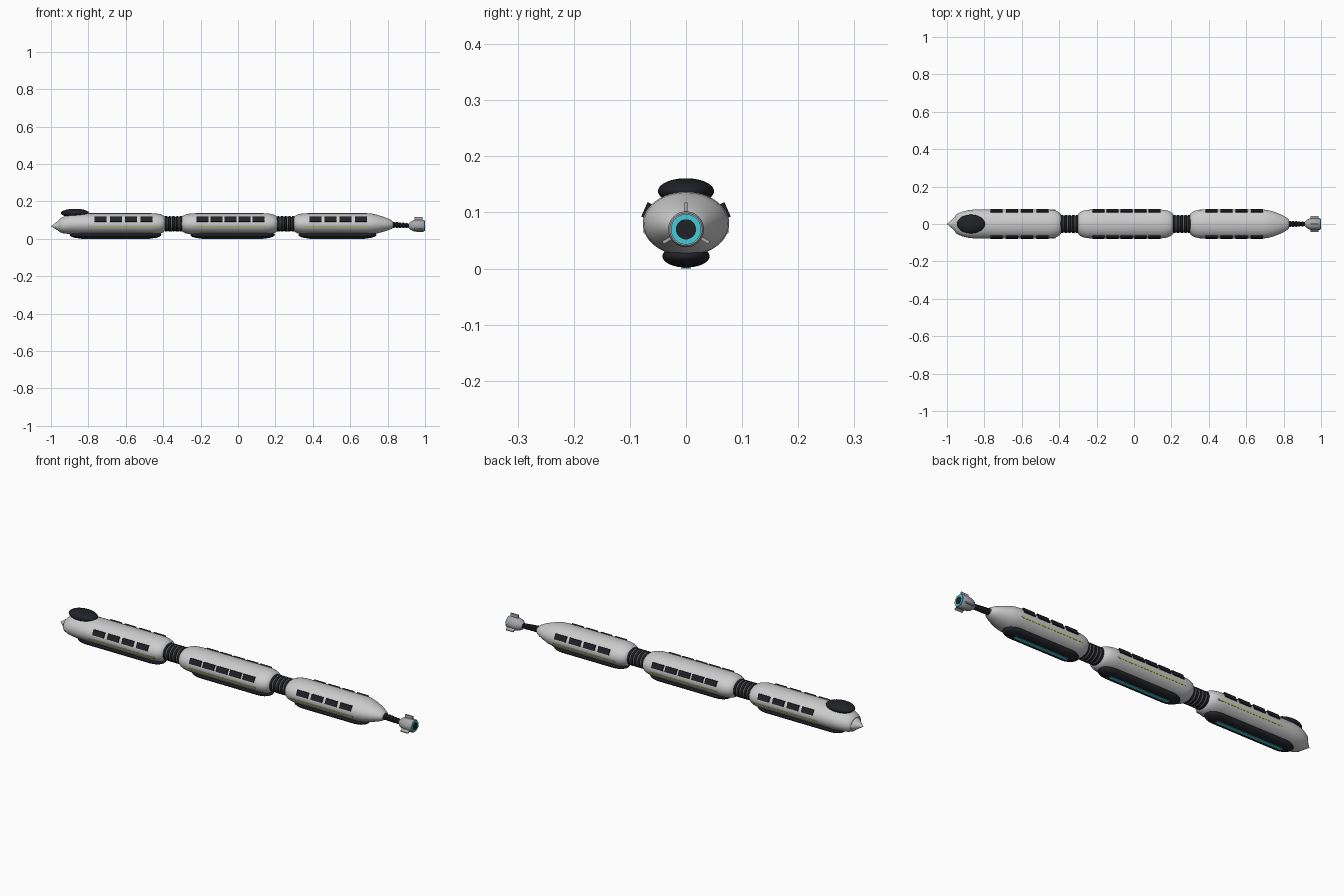
import bpy, bmesh, math

if "Cube" in bpy.data.objects:
    bpy.data.objects.remove(bpy.data.objects["Cube"])

def material(name, r, g, b):
    m = bpy.data.materials.new(name)
    m.diffuse_color = (r, g, b, 1)
    m.use_nodes = True
    m.node_tree.nodes["Principled BSDF"].inputs["Base Color"].default_value = m.diffuse_color
    return m

SHELL = material("shell_white", 0.8, 0.8, 0.82)
DARK = material("dark", 0.015, 0.016, 0.02)
METAL = material("metal", 0.38, 0.39, 0.41)
TEAL = material("teal", 0.06, 0.6, 0.72)
LIME = material("lime", 0.5, 0.62, 0.12)
RY, RZ, ZC = 0.077, 0.057, 0.08      # hull half width, half height, axis height

def finish(name, bm, mat, smooth=True):
    bmesh.ops.recalc_face_normals(bm, faces=bm.faces)
    me = bpy.data.meshes.new(name)
    bm.to_mesh(me)
    bm.free()
    me.materials.append(mat)
    ob = bpy.data.objects.new(name, me)
    bpy.context.collection.objects.link(ob)
    if smooth:
        bpy.ops.object.select_all(action='DESELECT')
        ob.select_set(True)
        bpy.context.view_layer.objects.active = ob
        bpy.ops.object.shade_smooth_by_angle(angle=math.radians(40))
    return ob

def loft(name, profile, mat, ry=1.0, rz=1.0, n=48):
    """Elliptical rings along x; profile = (x, radius, centre z)."""
    bm = bmesh.new()
    rings = []
    for x, r, z in profile:
        rings.append([bm.verts.new((x, r * ry * math.cos(2 * math.pi * i / n),
                                    z + r * rz * math.sin(2 * math.pi * i / n))) for i in range(n)])
    for a, b in zip(rings, rings[1:]):
        for i in range(n):
            j = (i + 1) % n
            bm.faces.new((a[i], a[j], b[j], b[i]))
    bm.faces.new(rings[0])
    bm.faces.new(rings[-1])
    return finish(name, bm, mat)

def box(name, centre, size, mat, tilt=0.0):
    bm = bmesh.new()
    bmesh.ops.create_cube(bm, size=1)
    for v in bm.verts:
        v.co = [c * s for c, s in zip(v.co, size)]
    ob = finish(name, bm, mat, False)
    ob.location = centre
    ob.rotation_euler.x = tilt
    return ob

# rounded car end, as (inset, radius)
END = [(0, 0.6), (0.006, 0.73), (0.016, 0.84), (0.03, 0.92), (0.05, 0.98), (0.075, 1)]

def left_end(x):
    return [(x + d, r, ZC) for d, r in END]

def right_end(x):
    return [(x - d, r, ZC) for d, r in reversed(END)]

NOSE = [(-0.957, 0.55, 0.071), (-0.95, 0.66, 0.072), (-0.935, 0.77, 0.074),
        (-0.915, 0.87, 0.077), (-0.89, 0.95, 0.079), (-0.855, 1, ZC)]
TAIL = [(0.69, 1, ZC), (0.715, 0.97, ZC), (0.745, 0.87, 0.079), (0.78, 0.69, 0.078),
        (0.805, 0.53, 0.077), (0.822, 0.39, 0.076), (0.83, 0.27, 0.075)]

# hulls
loft("front_car", NOSE + right_end(-0.388), SHELL, RY, RZ)
loft("middle_car", left_end(-0.302) + right_end(0.212), SHELL, RY, RZ)
loft("rear_car", left_end(0.297) + TAIL, SHELL, RY, RZ)
loft("nose_cone", [(-1, 0.002, 0.068), (-0.945, 1, 0.071)], SHELL, 0.048, 0.038)

# canopy
bm = bmesh.new()
bmesh.ops.create_uvsphere(bm, u_segments=40, v_segments=20, radius=1)
for v in bm.verts:
    v.co = (-0.872 + 0.075 * v.co.x, 0.05 * v.co.y, 0.138 + 0.023 * v.co.z)
finish("canopy", bm, DARK)

# per car: skirt range, first window left edge, pitch, count, stripe range
cars = [("front", -0.9, -0.41, -0.767, 0.082, 4, -0.79, -0.42),
        ("middle", -0.255, 0.197, -0.222, 0.075, 5, -0.23, 0.15),
        ("rear", 0.323, 0.74, 0.382, 0.081, 4, 0.35, 0.70)]
for name, x0, x1, w0, pitch, count, s0, s1 in cars:
    # belly skirt: flattened capsule
    L = 0.065
    arc = [math.radians(a) for a in (4, 15, 30, 45, 60, 75, 90)]
    prof = [(x0 + L * (1 - math.cos(a)), math.sin(a), 0.022) for a in arc]
    prof += [(x1 - L * (1 - math.cos(a)), math.sin(a), 0.022) for a in reversed(arc)]
    loft(name + "_skirt", prof, DARK, 0.042, 0.02)
    box(name + "_belly_light", ((x0 + x1) / 2, 0, 0.003), (x1 - x0 - 0.12, 0.018, 0.006), TEAL)
    for side, label in ((-1, "left"), (1, "right")):
        for i in range(count):
            box(f"{name}_window_{label}_{i + 1}", (w0 + 0.032 + i * pitch, side * 0.0705, 0.104),
                (0.064, 0.008, 0.028), DARK, side * math.radians(24))
        box(f"{name}_stripe_{label}", ((s0 + s1) / 2, side * 0.0735, 0.066),
            (s1 - s0, 0.005, 0.006), LIME, -side * math.radians(18))

# bellows between cars, with metal hoops in the grooves
for label, x0, x1 in (("front", -0.395, -0.295), ("rear", 0.205, 0.305)):
    folds = 5
    step = (x1 - x0) / folds
    prof = []
    for i in range(folds):
        x = x0 + i * step
        prof += [(x, 0.85, ZC), (x + step * 0.25, 1, ZC), (x + step * 0.75, 1, ZC)]
    loft(label + "_bellows", prof + [(x1, 0.85, ZC)], DARK, 0.048, 0.041)
    for i in range(1, folds):
        x = x0 + i * step
        loft(f"{label}_bellows_hoop_{i}", [(x - 0.002, 0.97, ZC), (x + 0.002, 0.97, ZC)],
             METAL, 0.048, 0.041)

# segmented tail arm
prof = []
for i in range(6):
    x = 0.825 + i * 0.017
    z, r = 0.075 - i * 0.001, 0.016 - i * 0.0006
    prof += [(x, r * 0.72, z), (x + 0.004, r, z), (x + 0.012, r, z), (x + 0.016, r * 0.72, z)]
loft("tail_arm", prof, DARK, n=24)

# tail pod with glowing ring and three fins
PZ = 0.07
loft("tail_pod", [(0.915, 0.014, PZ), (0.925, 0.023, PZ), (0.938, 0.029, PZ), (0.955, 0.032, PZ),
                  (0.992, 0.032, PZ), (0.996, 0.029, PZ)], METAL, n=32)
loft("pod_glow_ring", [(0.985, 0.027, PZ), (0.999, 0.027, PZ)], TEAL, n=32)
loft("pod_lens", [(0.985, 0.018, PZ), (1.0, 0.018, PZ)], DARK, n=32)
for i in range(3):
    a = 2 * math.pi * i / 3
    box(f"pod_fin_{i + 1}", (0.966, -0.037 * math.sin(a), PZ + 0.037 * math.cos(a)),
        (0.042, 0.006, 0.021), METAL, a)
